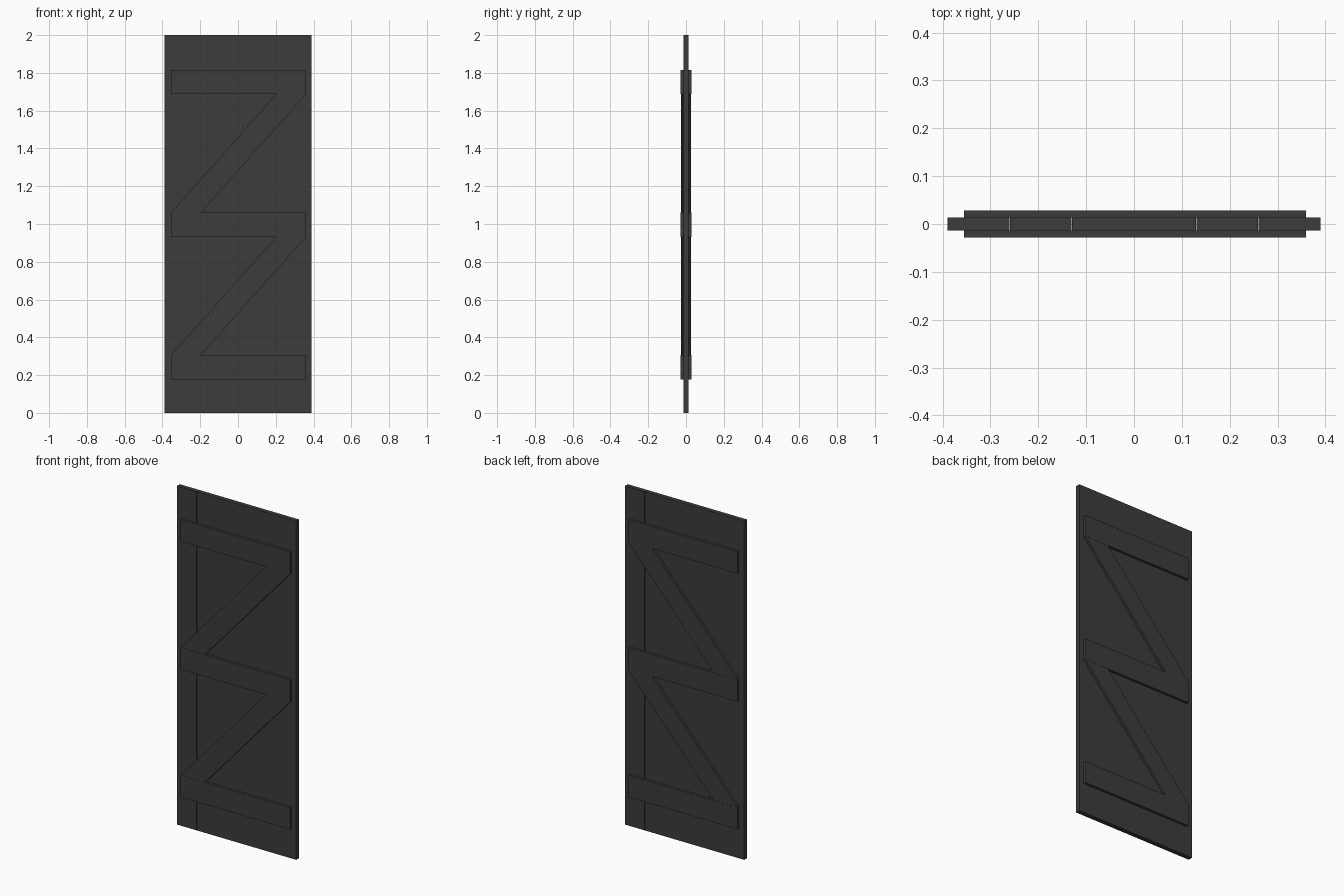
import bpy, bmesh

if "Cube" in bpy.data.objects:
    bpy.data.objects.remove(bpy.data.objects["Cube"])

dark = bpy.data.materials.new("dark_wood")
dark.diffuse_color = (0.045, 0.045, 0.045, 1)
dark.use_nodes = True
dark.node_tree.nodes["Principled BSDF"].inputs["Base Color"].default_value = dark.diffuse_color


def slab(name, outline, y0, y1):
    """Extrude an (x, z) outline from y0 to y1."""
    bm = bmesh.new()
    face = bm.faces.new([bm.verts.new((x, y0, z)) for x, z in outline])
    ext = bmesh.ops.extrude_face_region(bm, geom=[face])
    verts = [v for v in ext["geom"] if isinstance(v, bmesh.types.BMVert)]
    bmesh.ops.translate(bm, verts=verts, vec=(0, y1 - y0, 0))
    bmesh.ops.recalc_face_normals(bm, faces=bm.faces)
    mesh = bpy.data.meshes.new(name)
    bm.to_mesh(mesh)
    bm.free()
    mesh.materials.append(dark)
    obj = bpy.data.objects.new(name, mesh)
    bpy.context.collection.objects.link(obj)
    return obj


def rect(x0, x1, z0, z1):
    return [(x0, z0), (x1, z0), (x1, z1), (x0, z1)]


PLANK_Y, BRACE_Y, BATTEN_Y = 0.0135, 0.0275, 0.0285
LEFT, RIGHT, FOOT = -0.355, 0.36, 0.158
battens = [(0.177, 0.306), (0.931, 1.06), (1.687, 1.816)]

# Six upright planks with hairline joints
for i in range(6):
    x = -0.39 + 0.13 * i
    a = x if i == 0 else x + 0.0004
    b = x + 0.13 if i == 5 else x + 0.1296
    slab(f"plank_{i + 1}", rect(a, b, 0, 2), -PLANK_Y, PLANK_Y)

for side, s in (("front", -1), ("back", 1)):
    # Horizontal battens
    for i, (z0, z1) in enumerate(battens):
        slab(f"{side}_batten_{i + 1}", rect(LEFT, RIGHT, z0, z1),
             s * PLANK_Y, s * BATTEN_Y)
    # Diagonal braces between neighbouring battens
    for i in range(2):
        z0, z1 = battens[i][1], battens[i + 1][0]
        slab(f"{side}_brace_{i + 1}",
             [(LEFT, z0), (LEFT + FOOT, z0), (RIGHT, z1), (RIGHT - FOOT, z1)],
             s * PLANK_Y, s * BRACE_Y)
